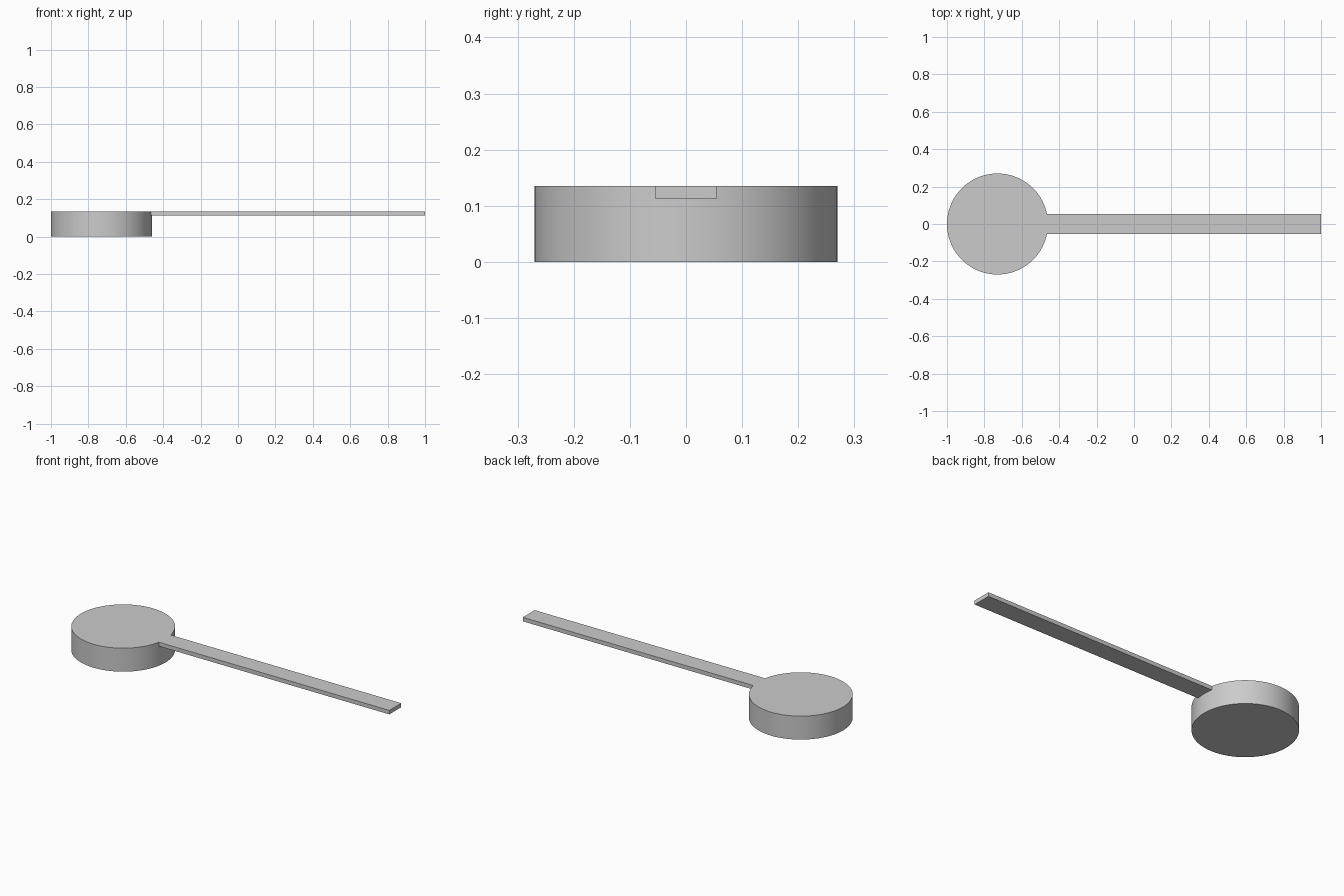
import bpy
import math

cube = bpy.data.objects.get("Cube")
if cube:
    bpy.data.objects.remove(cube, do_unlink=True)

RADIUS, HEIGHT = 0.27, 0.135
DISC_X = RADIUS - 1
HALF_WIDTH, THICKNESS = 0.054, 0.023

grey = bpy.data.materials.new("light_grey")
grey.use_nodes = True
colour = (0.6, 0.6, 0.6, 1)
grey.diffuse_color = colour
grey.node_tree.nodes["Principled BSDF"].inputs["Base Color"].default_value = colour

# Round solid head
bpy.ops.mesh.primitive_cylinder_add(vertices=96, radius=RADIUS, depth=HEIGHT,
                                    location=(DISC_X, 0, HEIGHT / 2))
head = bpy.context.object
head.name = "round_head"
head.data.materials.append(grey)
bpy.ops.object.shade_smooth_by_angle(angle=math.radians(30))

# Thin flat handle, flush with the top and starting where it meets the rim
start = DISC_X + math.sqrt(RADIUS ** 2 - HALF_WIDTH ** 2) - 0.001
bpy.ops.mesh.primitive_cube_add(size=1, location=((start + 1) / 2, 0, HEIGHT - THICKNESS / 2))
handle = bpy.context.object
handle.name = "flat_handle"
handle.scale = (1 - start, 2 * HALF_WIDTH, THICKNESS)
bpy.ops.object.transform_apply(location=False, rotation=False, scale=True)
handle.data.materials.append(grey)
